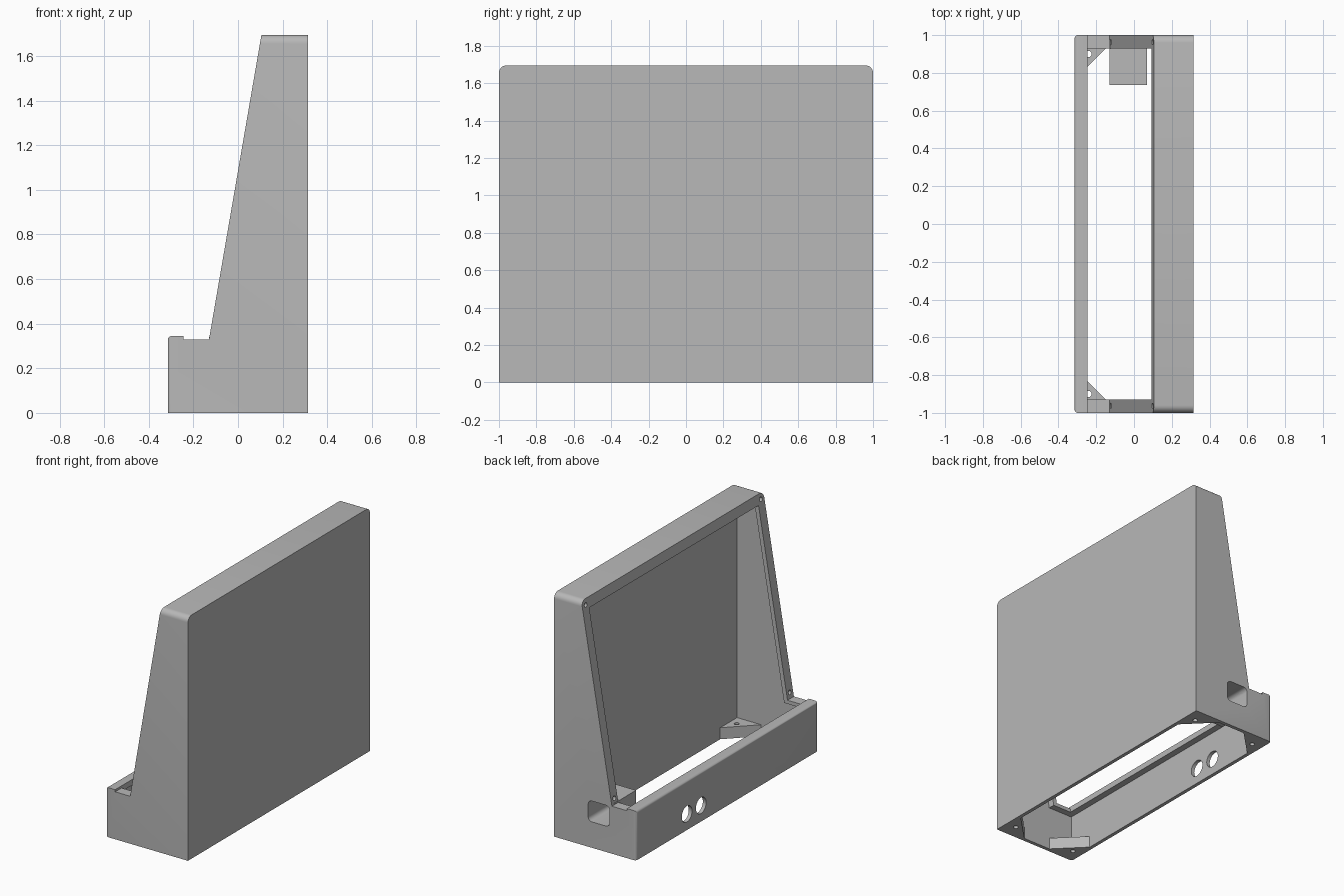
import bpy, bmesh, math
from mathutils import Matrix, Vector

if "Cube" in bpy.data.objects:
    bpy.data.objects.remove(bpy.data.objects["Cube"])

gray = bpy.data.materials.new("plain_gray")
gray.diffuse_color = (0.48, 0.48, 0.48, 1)
gray.use_nodes = True
gray.node_tree.nodes["Principled BSDF"].inputs["Base Color"].default_value = gray.diffuse_color


def finish(name, bm):
    bmesh.ops.recalc_face_normals(bm, faces=bm.faces[:])
    mesh = bpy.data.meshes.new(name)
    bm.to_mesh(mesh)
    bm.free()
    mesh.materials.append(gray)
    ob = bpy.data.objects.new(name, mesh)
    bpy.context.collection.objects.link(ob)
    return ob


def extrude(points, step):
    """Closed prism from a 3D outline pushed along step."""
    bm = bmesh.new()
    face = bm.faces.new([bm.verts.new(p) for p in points])
    new = bmesh.ops.extrude_face_region(bm, geom=[face])["geom"]
    bmesh.ops.translate(bm, vec=step, verts=[v for v in new if isinstance(v, bmesh.types.BMVert)])
    bmesh.ops.recalc_face_normals(bm, faces=bm.faces[:])
    return bm


def side_prism(profile, half):
    return extrude([(x, -half, z) for x, z in profile], (0, 2 * half, 0))


def box(x0, x1, y0, y1, z0, z1):
    return extrude([(x0, y0, z0), (x1, y0, z0), (x1, y0, z1), (x0, y0, z1)], (0, y1 - y0, 0))


def rod(center, axis, r, length, segs=24):
    bm = bmesh.new()
    m = Matrix.Translation(center) @ Vector(axis).to_track_quat('Z', 'Y').to_matrix().to_4x4()
    bmesh.ops.create_cone(bm, cap_ends=True, segments=segs, radius1=r, radius2=r,
                          depth=length, matrix=m)
    return bm


def round_edges(bm, test, r, segs=5):
    edges = [e for e in bm.edges if all(test(v.co) for v in e.verts)]
    bmesh.ops.bevel(bm, geom=edges, offset=r, segments=segs, profile=0.5, affect='EDGES')


def cut(ob, bm):
    cutter = finish("cutter", bm)
    cutter.hide_render = True
    mod = ob.modifiers.new("cut", 'BOOLEAN')
    mod.operation, mod.solver, mod.object = 'DIFFERENCE', 'EXACT', cutter
    bpy.context.view_layer.objects.active = ob
    bpy.ops.object.modifier_apply(modifier=mod.name)
    bpy.data.objects.remove(cutter)


def smooth(ob):
    bpy.ops.object.select_all(action='DESELECT')
    ob.select_set(True)
    bpy.context.view_layer.objects.active = ob
    bpy.ops.object.shade_smooth_by_angle(angle=math.radians(30))


def slope_x(z):
    return -0.13 + 0.235 / 1.365 * (z - 0.33)


# Outer housing with a sloped front and a raised front lip
bm = side_prism([(-0.315, 0), (0.315, 0), (0.315, 1.695), (0.105, 1.695), (-0.13, 0.33),
                 (-0.245, 0.33), (-0.245, 0.345), (-0.315, 0.345)], 1.0)
edges_top = lambda c: c.z > 1.69
top_ends = [e for e in bm.edges if all(edges_top(v.co) for v in e.verts)
            and abs(e.verts[0].co.y - e.verts[1].co.y) < 0.01]
bmesh.ops.bevel(bm, geom=top_ends, offset=0.04, segments=6, profile=0.5, affect='EDGES')
lip_edges = [e for e in bm.edges if all(v.co.x < -0.31 for v in e.verts)
             and any(v.co.z > 0.3 for v in e.verts)]
bmesh.ops.bevel(bm, geom=lip_edges, offset=0.018, segments=4, profile=0.5, affect='EDGES')
housing = finish("housing", bm)

# Thin-walled cavity, open at the bottom
W = 0.975
cut(housing, side_prism([(-0.29, -0.1), (0.29, -0.1), (0.29, 1.67), (slope_x(1.67) + 0.03, 1.67),
                         (slope_x(0.305) + 0.03, 0.305), (-0.29, 0.305)], W))
# Large window through the sloped front, leaving a narrow rim
cut(housing, side_prism([(-0.245, 0.25), (slope_x(0.25) + 0.06, 0.25),
                         (slope_x(1.625) + 0.06, 1.625), (-0.245, 1.625)], 0.93))
# Two round holes in the front wall
for y in (0.285, 0.44):
    cut(housing, rod((-0.3, y, 0.112), (1, 0, 0), 0.056, 0.12, 40))
# Blind screw holes in the corners of the sloped rim
normal = (-1.365, 0, 0.235)
for s in (-1, 1):
    for z in (0.37, 1.655):
        cut(housing, rod((slope_x(z), s * 0.963, z), normal, 0.015, 0.044))


# Rounded pocket opening in one end wall
def pocket():
    b = box(-0.113, 0.053, 0.76, 1.05, 0.18, 0.325)
    es = [e for e in b.edges if abs(e.verts[0].co.y - e.verts[1].co.y) > 0.1]
    bmesh.ops.bevel(b, geom=es, offset=0.03, segments=5, profile=0.5, affect='EDGES')
    return b


cut(housing, pocket())
smooth(housing)

# Box behind the pocket opening
socket = finish("socket_box", box(-0.13, 0.07, 0.735, W, 0.16, 0.34))
cut(socket, pocket())
smooth(socket)

# Triangular corner tabs with screw holes
for sx in (-1, 1):
    for sy in (-1, 1):
        tab = finish("corner_tab", extrude(
            [(sx * 0.29, sy * W, 0), (sx * 0.105, sy * W, 0), (sx * 0.29, sy * 0.79, 0)],
            (0, 0, 0.08)))
        cut(tab, rod((sx * 0.24, sy * 0.9, 0.04), (0, 0, 1), 0.016, 0.2))
        smooth(tab)
